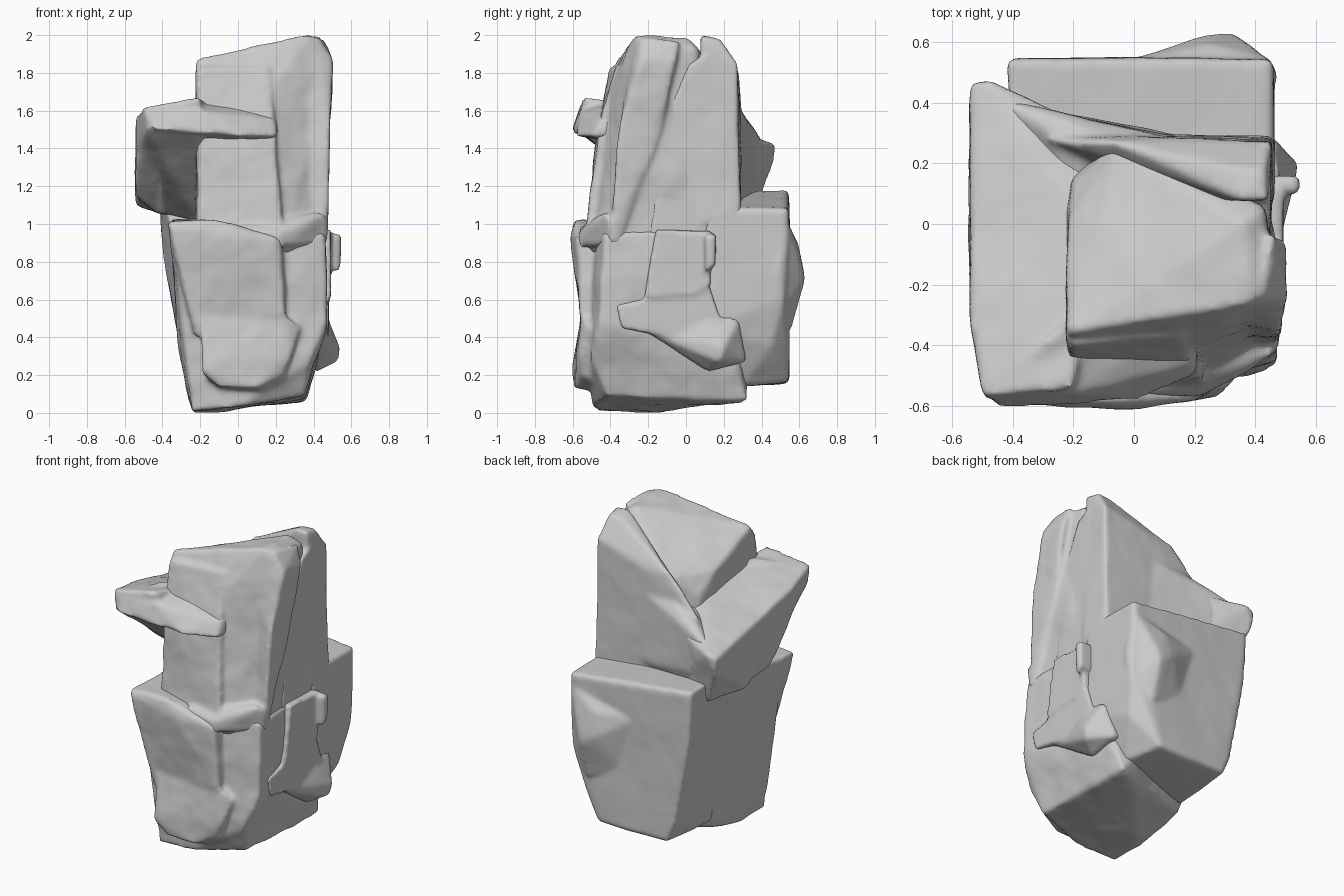
import bpy, bmesh

noise = bpy.data.textures.new("rock_noise", 'CLOUDS')
noise.noise_scale = 0.3


def rock(name, *chunks, smooth=7, rough=0.025):
    """Fuse convex stone chunks into one softly worn piece."""
    bm = bmesh.new()
    for pts in chunks:
        vs = [bm.verts.new(p) for p in pts]
        out = bmesh.ops.convex_hull(bm, input=vs)
        junk = {v for v in out["geom_interior"] + out["geom_unused"]
                if isinstance(v, bmesh.types.BMVert)}
        bmesh.ops.delete(bm, geom=list(junk), context='VERTS')
    bmesh.ops.recalc_face_normals(bm, faces=bm.faces[:])
    me = bpy.data.meshes.new(name)
    bm.to_mesh(me)
    bm.free()
    ob = bpy.data.objects.new(name, me)
    bpy.context.collection.objects.link(ob)
    m = ob.modifiers.new("fuse", 'REMESH')
    m.mode, m.voxel_size, m.use_smooth_shade = 'VOXEL', 0.014, True
    m = ob.modifiers.new("wear", 'SMOOTH')
    m.factor, m.iterations = 0.5, smooth
    m = ob.modifiers.new("lumps", 'DISPLACE')
    m.texture, m.strength, m.mid_level = noise, rough, 0.42
    m.texture_coords = 'LOCAL'
    return ob


def slab(outline, x0, x1):
    """Chunk from a y-z outline spanning x0..x1."""
    return [(x, y, z) for x in (x0, x1) for y, z in outline]


# Upper column: main body, raised front plate and the raised slanted front of its right side
upper = [(-.22, -.36, 1.87), (.08, -.31, 1.94), (.38, -.26, 2), (.44, -.2, 1.97),
         (.36, .0, 1.98), (.43, .05, 1.93), (-.22, .0, 1.72), (-.2, .14, 1.6),
         (-.05, .26, 1.72), (.47, -.26, 1.84), (.2, -.38, 1.75), (-.22, -.42, 1.6),
         (-.22, -.46, .85), (.24, -.5, .85), (.44, -.38, .85), (.44, .12, .85), (-.22, .2, .85)]
plate = [(-.21, -.4, 1.83), (.16, -.37, 1.83), (.19, -.45, 1.55), (-.21, -.46, 1.55),
         (-.21, -.5, .9), (.24, -.54, .9), (.24, -.3, .9), (-.21, -.3, .9), (.16, -.2, 1.83)]
right_plate = [(.42, -.24, 1.99), (.46, -.03, 1.97), (.5, -.24, 1.87), (.5, -.06, 1.85),
               (.48, -.13, 1.5), (.47, -.4, .9), (.46, -.36, .9), (.49, -.36, 1.5),
               (.3, -.3, 1.8), (.3, -.1, 1.9), (.3, -.4, .9)]
# Ledge swell where the column meets the lower block
ledge = [(.0, -.56, .98), (.22, -.56, .95), (.46, -.43, 1.06), (.48, -.4, 1.0), (.3, -.46, 1.0),
         (.0, -.56, .9), (.22, -.56, .88), (.46, -.4, .9), (.2, -.3, 1.05), (.2, -.3, .9)]
rock("upper_column", upper, plate, right_plate, ledge, rough=.03)

# Lower front block tapering to the foot
lower = [(-.35, -.5, 1.0), (-.3, -.3, 1.02), (.2, -.48, .95), (.46, -.43, .95), (.45, .1, .97),
         (-.36, .3, 1.03), (.475, -.46, .5), (.38, -.5, .27), (.4, .25, .25),
         (-.24, -.47, .01), (0, -.5, .03), (.35, -.42, .09), (.36, .33, .06),
         (.1, .15, .04), (-.24, -.25, 0), (-.26, .1, .1), (-.31, -.2, .3)]
front_face = [(-.38, -.57, 1.02), (-.36, -.6, .98), (-.1, -.59, 1.02), (-.02, -.61, .93), (.22, -.57, .92),
              (.25, -.56, .52), (-.24, -.56, .55), (-.22, -.54, .4), (.25, -.3, .9), (-.34, -.3, 1.02),
              (-.3, -.3, .6), (.2, -.3, .4)]
front_toe = [(-.2, -.56, .5), (.25, -.55, .52), (.33, -.52, .45), (.28, -.56, .3), (.24, -.55, .2),
             (.1, -.59, .13), (-.1, -.59, .14), (-.19, -.6, .22), (-.1, -.3, .1), (.2, -.3, .1), (0, -.3, .6)]
rock("lower_front_block", lower, front_face, front_toe, rough=.03)

# Upright slab behind the column, its crest falling to the left
back_slab = [(.44, .08, 1.99), (.43, .18, 1.98), (.45, .27, 1.85), (.36, .08, 2.0), (.34, .18, 1.97),
             (.1, .2, 1.83), (.1, .285, 1.75), (-.07, .27, 1.76), (-.28, .28, 1.55), (-.36, .3, 1.12),
             (.46, .29, 1.0), (.46, .08, 1.0), (-.3, .1, 1.0), (-.4, .3, 1.0)]
gap_fill = slab([(.02, 1.85), (.12, 1.9), (.12, .9), (-.2, .9), (-.1, 1.6)], .3, .45)
# Flank leading from the slab to the overhang
flank = [(-.47, .42, 1.42), (-.38, .35, 1.12), (-.28, .3, 1.53), (-.1, .29, 1.6), (.1, .285, 1.6),
         (.15, .29, 1.15), (-.4, .1, 1.1), (-.2, .1, 1.5), (-.46, .41, 1.25)]
rock("back_slab", back_slab, gap_fill, flank, rough=.015)

# Wide block at the back with a bulge
back_block = [(.46, .1, 1.09), (.46, .545, 1.08), (-.42, .545, 1.18), (-.41, .28, 1.18),
              (-.36, .05, 1.0), (-.4, .54, .85), (-.3, .54, .3), (-.24, .545, .16), (.25, .545, .16),
              (.46, .52, .62), (.41, .45, .35), (.32, .3, .14), (-.26, .1, .14), (.46, .1, .45)]
bulge = [(.35, .61, .78), (.32, .63, .7), (.22, .615, .76), (.25, .59, .9), (-.02, .54, .9),
         (.44, .545, 1.0), (.48, .48, .75), (.45, .5, .55), (.32, .56, .45), (.1, .54, .55), (.2, .4, .7)]
rock("back_block", back_block, bulge, smooth=11, rough=.012)

# Overhanging wedge on the left, sloping down towards the back
wedge = [(-.5, -.57, 1.62), (-.48, -.58, 1.5), (-.2, -.54, 1.67), (-.2, -.54, 1.48),
         (-.54, -.3, 1.4), (-.54, -.3, 1.56), (-.54, .3, 1.42), (-.54, .46, 1.4), (-.48, .475, 1.42),
         (-.53, .46, 1.3), (-.54, .15, 1.1), (-.42, .37, 1.05), (-.2, .02, 1.01), (-.38, .35, 1.42),
         (-.05, .27, 1.47), (-.1, .29, 1.1), (-.15, .0, 1.6)]
lip = [(-.48, -.57, 1.6), (-.2, -.56, 1.6), (.19, -.46, 1.55), (.21, -.5, 1.46), (.0, -.58, 1.47),
       (-.45, -.61, 1.5), (-.2, -.3, 1.68), (.2, -.3, 1.62), (.2, -.3, 1.46), (-.2, -.3, 1.43)]
# Thicker rounded outer end beside the recess
outer_end = [(-.5, -.5, 1.5), (-.42, -.5, 1.5), (-.54, -.3, 1.42), (-.42, -.25, 1.38),
             (-.54, -.1, 1.15), (-.42, .0, 1.05), (-.5, .3, 1.1), (-.4, .3, 1.05), (-.45, .1, 1.45)]
rock("left_overhang", wedge, lip, outer_end)

# Raised panels, nub and foot on the right side
panel_top = slab([(-.16, .97), (.13, .96), (.13, .68), (.05, .63), (-.22, .61)], .3, .49)
panel_low = slab([(-.37, .57), (-.2, .6), (.12, .68), (.18, .5), (.16, .35), (-.34, .45)], .3, .48)
nub = slab([(.1, .95), (.155, .94), (.155, .78), (.1, .74)], .4, .545)
foot = [(.53, .14, .36), (.54, .2, .34), (.53, .18, .27), (.47, .1, .52), (.46, .28, .5),
        (.42, .12, .22), (.41, .32, .27), (.45, -.2, .42), (.3, .0, .3), (.3, .3, .3)]
rock("right_panels", panel_top, panel_low, nub, foot, smooth=6, rough=.012)
